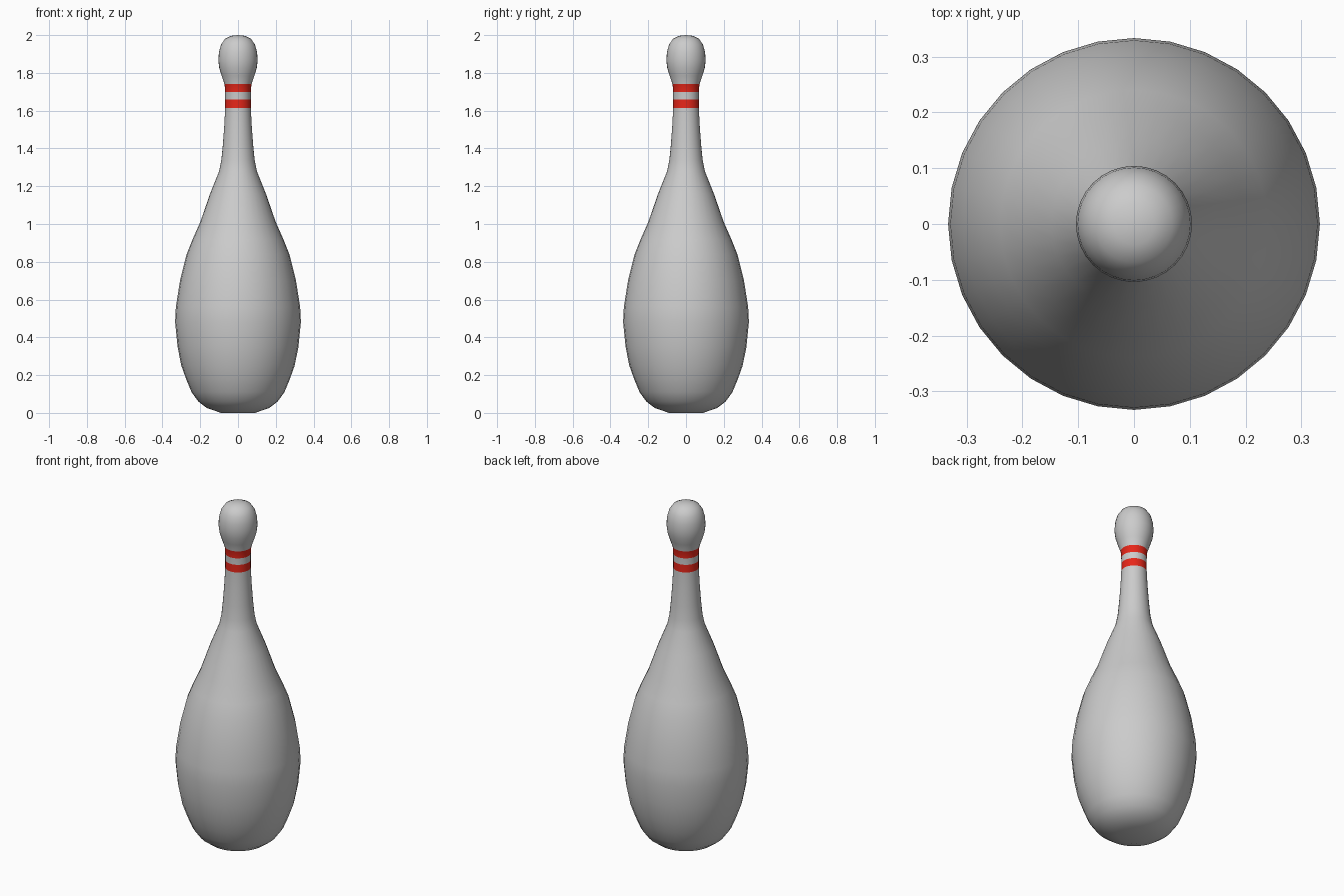
import bpy, bmesh
from math import sin, cos, pi

if "Cube" in bpy.data.objects:
    bpy.data.objects.remove(bpy.data.objects["Cube"])

SIDES = 32

# Profile from base to crown: (radius, height)
profile = [
    (0.09, 0.0), (0.165, 0.026), (0.21, 0.06), (0.246, 0.11), (0.275, 0.18),
    (0.3, 0.25), (0.32, 0.35), (0.333, 0.48), (0.329, 0.56), (0.307, 0.7),
    (0.272, 0.84), (0.24, 0.92), (0.2, 1.01), (0.148, 1.16), (0.1, 1.28),
    (0.088, 1.34), (0.08, 1.42), (0.072, 1.53), (0.068, 1.615), (0.068, 1.66),
    (0.068, 1.698), (0.071, 1.74), (0.087, 1.785), (0.099, 1.825),
    (0.104, 1.865), (0.101, 1.91), (0.09, 1.95), (0.069, 1.98), (0.037, 1.996),
]
STRIPES = (18, 20)   # profile segments painted red

body_mat = bpy.data.materials.new("pin_grey")
body_mat.diffuse_color = (0.8, 0.8, 0.8, 1)
body_mat.use_nodes = True
body_mat.node_tree.nodes["Principled BSDF"].inputs["Base Color"].default_value = body_mat.diffuse_color
red = bpy.data.materials.new("stripe_red")
red.diffuse_color = (0.8, 0.02, 0.01, 1)
red.use_nodes = True
red.node_tree.nodes["Principled BSDF"].inputs["Base Color"].default_value = red.diffuse_color

# Lathe the profile into rings
bm = bmesh.new()
rings = [[bm.verts.new((r * cos(2 * pi * i / SIDES), r * sin(2 * pi * i / SIDES), z))
          for i in range(SIDES)] for r, z in profile]
for k, (lo, hi) in enumerate(zip(rings, rings[1:])):
    for i in range(SIDES):
        j = (i + 1) % SIDES
        f = bm.faces.new((lo[i], lo[j], hi[j], hi[i]))
        f.material_index = 1 if k in STRIPES else 0

# Flat base and pointed crown
bm.faces.new(rings[0][::-1])
top = bm.verts.new((0, 0, 2.0))
for i in range(SIDES):
    bm.faces.new((rings[-1][i], rings[-1][(i + 1) % SIDES], top))

mesh = bpy.data.meshes.new("bowling_pin")
bm.to_mesh(mesh)
bm.free()
mesh.materials.append(body_mat)
mesh.materials.append(red)
pin = bpy.data.objects.new("bowling_pin", mesh)
bpy.context.collection.objects.link(pin)
bpy.context.view_layer.objects.active = pin
pin.select_set(True)
bpy.ops.object.shade_smooth_by_angle(angle=0.7)
